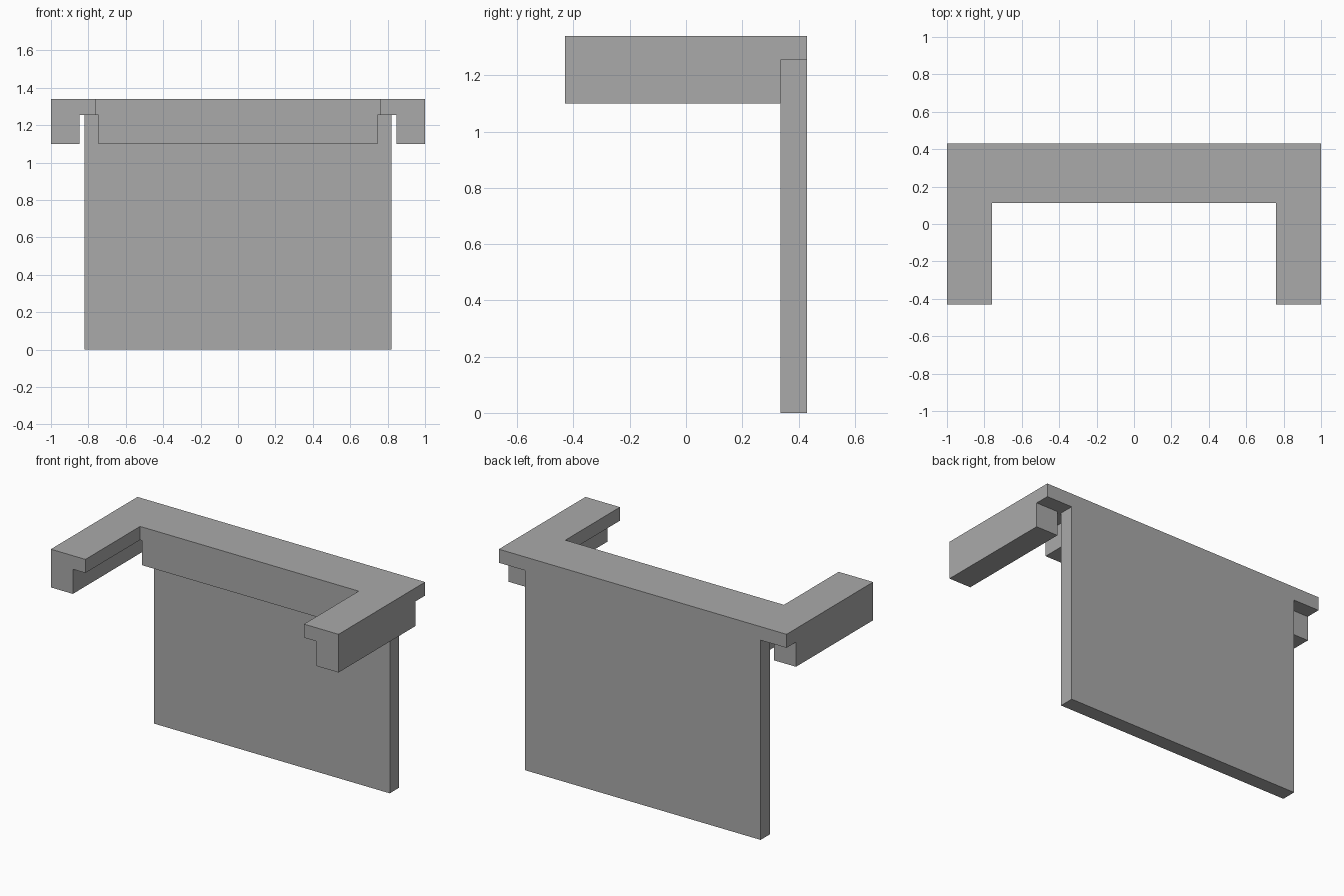
import bpy
import bmesh

default = bpy.data.objects.get("Cube")
if default:
    bpy.data.objects.remove(default, do_unlink=True)

# Single neutral grey
grey = bpy.data.materials.new("plain_grey")
grey.use_nodes = True
colour = (0.4, 0.4, 0.4, 1)
grey.diffuse_color = colour
grey.node_tree.nodes["Principled BSDF"].inputs["Base Color"].default_value = colour

# Shared levels and depths
TOP, LEDGE, DROP = 1.34, 1.255, 1.10
FRONT, BACK = -0.43, 0.43
INNER_X, INNER_Y = 0.76, 0.113
PANEL_FRONT = 0.336


def extrude_outline(name, outline, z0, z1):
    """Make a flat-sided solid from an XY outline."""
    bm = bmesh.new()
    face = bm.faces.new([bm.verts.new((x, y, z0)) for x, y in outline])
    result = bmesh.ops.extrude_face_region(bm, geom=[face])
    verts = [v for v in result["geom"] if isinstance(v, bmesh.types.BMVert)]
    bmesh.ops.translate(bm, verts=verts, vec=(0, 0, z1 - z0))
    bmesh.ops.recalc_face_normals(bm, faces=bm.faces)
    mesh = bpy.data.meshes.new(name)
    bm.to_mesh(mesh)
    bm.free()
    mesh.materials.append(grey)
    obj = bpy.data.objects.new(name, mesh)
    bpy.context.collection.objects.link(obj)
    return obj


def block(name, x0, x1, y0, y1, z0, z1):
    return extrude_outline(name, [(x0, y0), (x1, y0), (x1, y1), (x0, y1)], z0, z1)


# U-shaped top
half = [(1, BACK), (1, FRONT), (INNER_X, FRONT), (INNER_X, INNER_Y)]
extrude_outline("top_plate", half + [(-x, y) for x, y in reversed(half)], LEDGE, TOP)

# Rails under the outer edges of both arms
for side, sign in (("left", 1), ("right", -1)):
    xs = sorted((sign * 0.847, sign))
    block(side + "_arm_rail", *xs, FRONT, PANEL_FRONT, DROP, LEDGE)

# Apron under the inner edge, and the tall back panel
block("apron", -0.747, 0.747, INNER_Y, PANEL_FRONT, DROP, LEDGE)
block("back_panel", -0.82, 0.82, PANEL_FRONT, BACK, 0, LEDGE)
